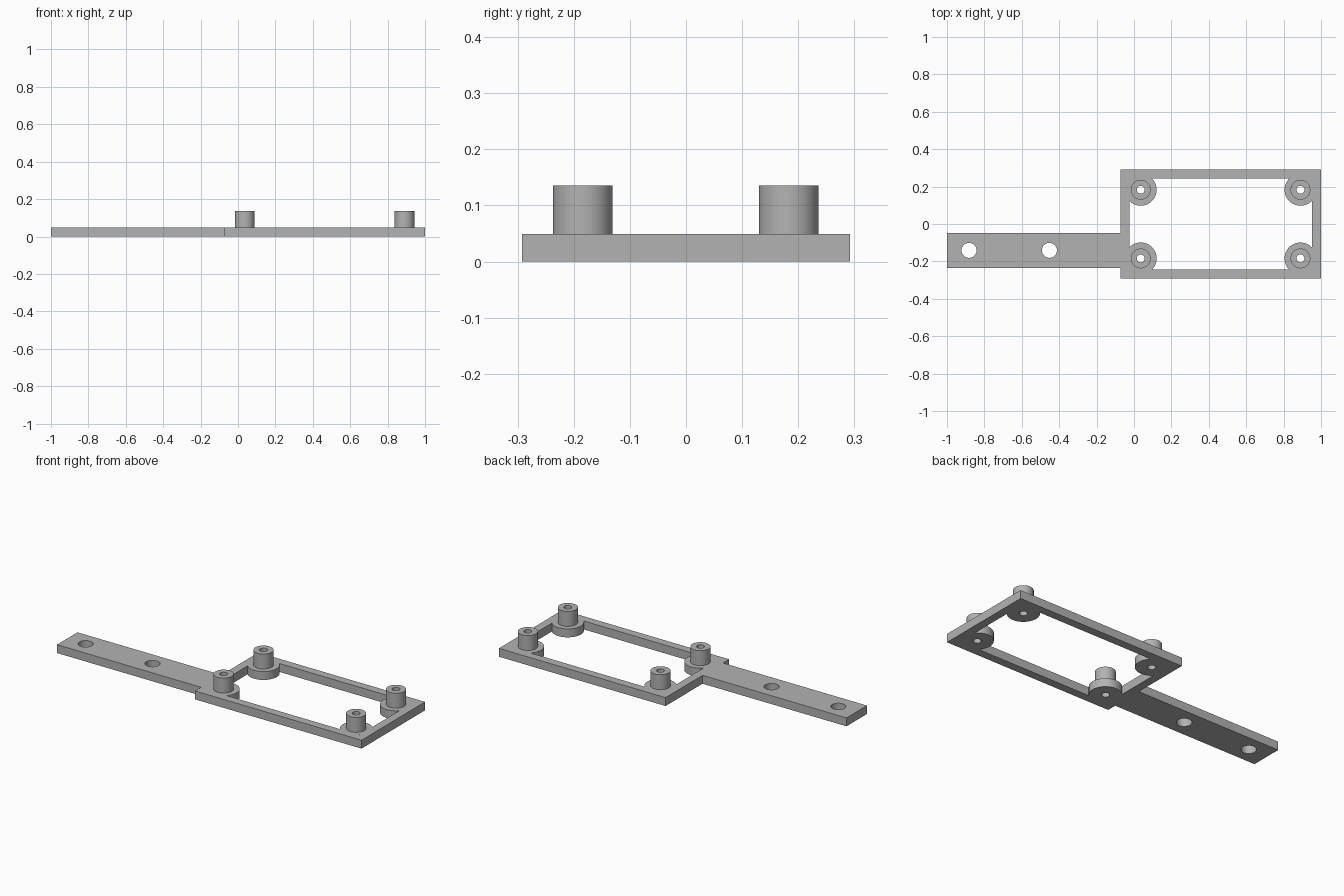
import bpy
import math

if "Cube" in bpy.data.objects:
    bpy.data.objects.remove(bpy.data.objects["Cube"], do_unlink=True)

THICK, TOP = 0.049, 0.136
POSTS = [(x, y) for x in (0.036, 0.89) for y in (-0.184, 0.183)]
ARM_HOLES = [(-0.882, -0.141), (-0.452, -0.141)]

grey = bpy.data.materials.new("plain grey")
grey.use_nodes = True
colour = (0.45, 0.45, 0.45, 1)
grey.diffuse_color = colour
grey.node_tree.nodes["Principled BSDF"].inputs["Base Color"].default_value = colour


def finish(name):
    obj = bpy.context.object
    obj.name = name
    obj.data.materials.append(grey)
    return obj


def box(name, x0, x1, y0, y1, z0, z1):
    bpy.ops.mesh.primitive_cube_add(size=1, location=((x0 + x1) / 2, (y0 + y1) / 2, (z0 + z1) / 2))
    bpy.context.object.scale = (x1 - x0, y1 - y0, z1 - z0)
    bpy.ops.object.transform_apply(location=True, rotation=False, scale=True)
    return finish(name)


def cylinder(name, centre, radius, z0, z1):
    bpy.ops.mesh.primitive_cylinder_add(vertices=64, radius=radius, depth=z1 - z0,
                                        location=(*centre, (z0 + z1) / 2))
    return finish(name)


def combine(target, tool, operation):
    # Apply the boolean, then discard the tool
    mod = target.modifiers.new(operation, 'BOOLEAN')
    mod.operation, mod.object, mod.solver = operation, tool, 'EXACT'
    bpy.context.view_layer.objects.active = target
    bpy.ops.object.modifier_apply(modifier=mod.name)
    bpy.data.objects.remove(tool, do_unlink=True)


# Rectangular open frame
bracket = box("mounting_bracket", -0.073, 1.0, -0.292, 0.292, 0, THICK)
combine(bracket, box("window_cutter", -0.025, 0.952, -0.244, 0.244, -0.1, 0.2), 'DIFFERENCE')

# Offset arm, overlapping the frame rail slightly
combine(bracket, box("arm", -1.0, -0.05, -0.236, -0.048, 0, THICK), 'UNION')

# Corner pads with standoff posts
for centre in POSTS:
    combine(bracket, cylinder("corner_pad", centre, 0.085, 0, THICK), 'UNION')
    combine(bracket, cylinder("standoff", centre, 0.053, THICK / 2, TOP), 'UNION')

# Screw holes through the posts and the arm
for centres, radius in ((POSTS, 0.021), (ARM_HOLES, 0.04)):
    for centre in centres:
        combine(bracket, cylinder("hole_cutter", centre, radius, -0.1, 0.3), 'DIFFERENCE')

# Smooth round walls, crisp edges
bpy.ops.object.select_all(action='DESELECT')
bracket.select_set(True)
bpy.context.view_layer.objects.active = bracket
bpy.ops.object.shade_smooth_by_angle(angle=math.radians(30))
